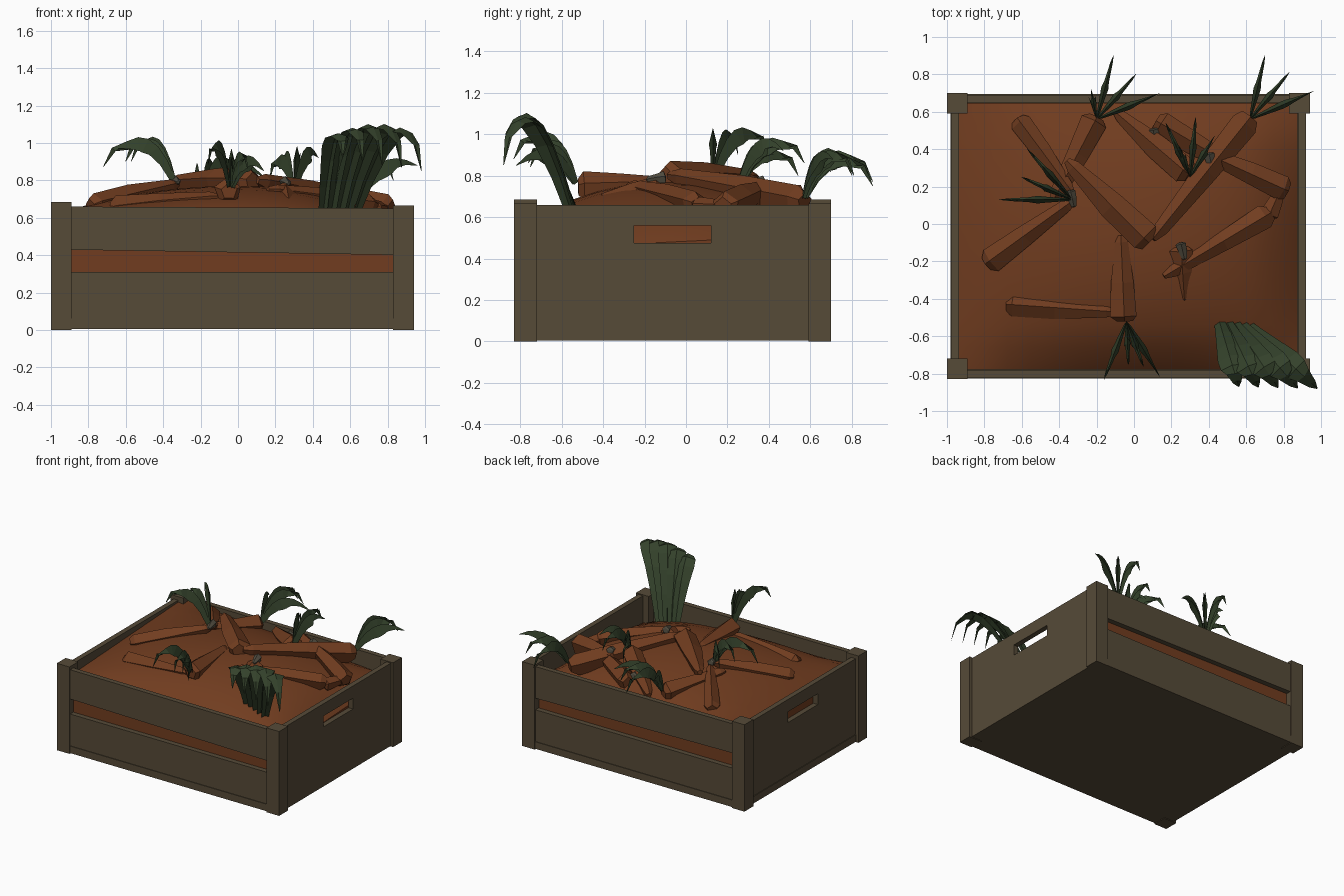
import bpy, bmesh, math, random
from mathutils import Vector

random.seed(4)
cube = bpy.data.objects.get("Cube")
if cube:
    bpy.data.objects.remove(cube, do_unlink=True)


def material(name, rgb):
    m = bpy.data.materials.new(name)
    m.use_nodes = True
    m.diffuse_color = (*rgb, 1)
    bsdf = next(n for n in m.node_tree.nodes if n.type == "BSDF_PRINCIPLED")
    bsdf.inputs["Base Color"].default_value = (*rgb, 1)
    bsdf.inputs["Roughness"].default_value = 0.9
    return m


WOOD = material("dull_brown_wood", (0.093, 0.069, 0.039))
ORANGE = material("earthy_orange", (0.165, 0.046, 0.014))
GREEN = material("dark_leaf_green", (0.034, 0.054, 0.024))
GREY = material("grey_stem", (0.085, 0.075, 0.052))


def finish(name, bm, mat):
    mesh = bpy.data.meshes.new(name)
    bm.to_mesh(mesh)
    bm.free()
    mesh.materials.append(mat)
    ob = bpy.data.objects.new(name, mesh)
    bpy.context.collection.objects.link(ob)
    return ob


def add_box(bm, lo, hi):
    lo, hi = Vector(lo), Vector(hi)
    verts = bmesh.ops.create_cube(bm, size=1)["verts"]
    for v in verts:
        v.co = (lo + hi) / 2 + Vector(a * b for a, b in zip(v.co, hi - lo))
    return verts


# Crate: corner posts
X0, X1, Y0, Y1, POST = -1.0, 0.94, -0.83, 0.70, 0.11
for side, x in (("right", X0), ("left", X1 - POST)):
    for end, y in (("front", Y0), ("back", Y1 - POST)):
        bm = bmesh.new()
        top = 0.685 if x < 0 else 0.665
        add_box(bm, (x, y, 0), (x + POST, y + POST, top))
        finish(f"{end}_{side}_post", bm, WOOD)

# Crate: slatted front and back, the upper slat sagging at one end
for end, y in (("front", Y0 + 0.01), ("back", Y1 - 0.05)):
    bm = bmesh.new()
    add_box(bm, (X0 + 0.04, y, 0.06), (X1 - 0.04, y + 0.04, 0.31))
    finish(f"{end}_lower_slat", bm, WOOD)
    bm = bmesh.new()
    for v in add_box(bm, (X0 + 0.04, y, 0.43), (X1 - 0.04, y + 0.04, 0.66)):
        if v.co.x > 0:
            v.co.z -= 0.03 if v.co.z < 0.5 else 0.01
    finish(f"{end}_upper_slat", bm, WOOD)

# Crate: solid sides framing a hand hole
for side, x in (("right", X0 + 0.025), ("left", X1 - 0.06)):
    bm = bmesh.new()
    for ya, yb, za, zb in ((Y0 + 0.04, Y1 - 0.04, 0.03, 0.475),
                           (Y0 + 0.04, Y1 - 0.04, 0.56, 0.657),
                           (Y0 + 0.04, -0.25, 0.475, 0.56),
                           (0.12, Y1 - 0.04, 0.475, 0.56)):
        add_box(bm, (x, ya, za), (x + 0.04, yb, zb))
    finish(f"{side}_side_panel", bm, WOOD)

# Crate: floor
bm = bmesh.new()
add_box(bm, (X0 + 0.02, Y0 + 0.005, 0.005), (X1 - 0.02, Y1 - 0.005, 0.06))
finish("floor", bm, WOOD)

# Heaped filling: a domed grid, lowest along the left side, with a skirt
CX, CY, HX, HY = -0.03, -0.065, 0.905, 0.712


def heap_z(x, y):
    u, v = (x - CX) / HX, (y - CY) / HY
    rim_z = 0.545 - 0.065 * u + 0.035 * v
    dome = max(0, (1 - u * u) * (1 - v * v)) ** 0.7
    return rim_z + (0.77 - rim_z) * dome


bm = bmesh.new()
bmesh.ops.create_grid(bm, x_segments=14, y_segments=12, size=1)
for v in bm.verts:
    x, y = CX + v.co.x * HX, CY + v.co.y * HY
    v.co = (x, y, heap_z(x, y))
rim = [e for e in bm.edges if e.is_boundary]
for v in bmesh.ops.extrude_edge_only(bm, edges=rim)["geom"]:
    if isinstance(v, bmesh.types.BMVert):
        v.co.z = 0.06
bmesh.ops.recalc_face_normals(bm, faces=bm.faces)
heap = finish("heaped_filling", bm, ORANGE)
bpy.context.view_layer.objects.active = heap
heap.select_set(True)
bpy.ops.object.shade_smooth_by_angle(angle=math.radians(40))


# Roots: faceted tapering bodies from crown to tip
def root(name, crown, tip, radius, mat=ORANGE):
    crown, tip = Vector(crown), Vector(tip)
    axis = tip - crown
    turn = axis.to_track_quat("Z", "Y")
    bm = bmesh.new()
    rings = []
    for t, r in ((0, 0.6), (0.06, 1), (0.45, 0.85), (0.92, 0.5), (1, 0.25)):
        ring = []
        for k in range(5):
            a = math.tau * k / 5 + 0.3
            s = radius * r * random.uniform(0.9, 1.1)
            ring.append(bm.verts.new(crown + axis * t + turn @ Vector((s * math.cos(a), s * math.sin(a), 0))))
        rings.append(ring)
    for a, b in zip(rings, rings[1:]):
        for k in range(5):
            bm.faces.new((a[k], a[k - 1], b[k - 1], b[k]))
    bm.faces.new(rings[0])
    bm.faces.new(rings[-1])
    bmesh.ops.recalc_face_normals(bm, faces=bm.faces)
    finish(name, bm, mat)


ROOTS = [
    ((-0.2, 0.57, 0.67), (-0.43, 0.13, 0.74), 0.075),
    ((-0.79, -0.21, 0.66), (-0.32, 0.13, 0.78), 0.07),
    ((-0.62, 0.56, 0.65), (-0.33, 0.17, 0.77), 0.065),
    ((0.08, -0.1, 0.79), (-0.36, 0.34, 0.79), 0.085),
    ((0.62, 0.57, 0.67), (0.1, -0.08, 0.8), 0.085),
    ((0.82, 0.18, 0.65), (0.38, 0.38, 0.74), 0.075),
    ((0.3, 0.26, 0.75), (-0.1, 0.6, 0.64), 0.075),
    ((0.73, 0.06, 0.66), (0.16, -0.28, 0.75), 0.065),
    ((-0.05, -0.52, 0.74), (-0.07, -0.06, 0.76), 0.075),
    ((-0.68, -0.43, 0.64), (-0.1, -0.47, 0.71), 0.07),
    ((0.25, -0.12, 0.74), (0.27, -0.42, 0.68), 0.06),
    ((0.12, 0.55, 0.66), (0.6, 0.27, 0.70), 0.075),
    ((0.72, 0.04, 0.65), (0.8, 0.22, 0.65), 0.05),
]
for i, (crown, tip, radius) in enumerate(ROOTS):
    root(f"root_{i + 1}", crown, tip, radius)

# Cut stems lying low between the roots
STUBS = ((0.25, -0.1, 0.79), (-0.34, 0.18, 0.8), (0.4, 0.38, 0.77), (0.1, 0.51, 0.7))
for i, (x, y, z) in enumerate(STUBS):
    root(f"stem_stub_{i + 1}", (x, y, z), (x + 0.02, y - 0.09, z - 0.01), 0.03, GREY)


# Leaves: folded blades arching from a base over an apex height to a tip
def add_blade(bm, base, tip, apex, half, drop, lean=0.4):
    base, tip = Vector(base), Vector(tip)
    ctrl = base.lerp(tip, lean)
    ctrl.z = 2 * apex - (base.z + tip.z) / 2
    flat = Vector((tip.x - base.x, tip.y - base.y, 0)).normalized()
    side = flat.cross(Vector((0, 0, 1)))
    rows, steps = [], 7
    for i in range(steps + 1):
        t = i / steps
        p = base * (1 - t) ** 2 + ctrl * 2 * t * (1 - t) + tip * t * t
        tangent = ((ctrl - base) * (1 - t) + (tip - ctrl) * t).normalized()
        down = tangent.cross(side).normalized()
        if down.dot(flat - Vector((0, 0, 1))) < 0:
            down = -down
        w = 0.03 + 0.97 * min(1, 0.35 + 1.6 * t, 2.2 * (1 - t))
        low = p + down * drop * w
        rows.append([bm.verts.new(q) for q in (low - side * half * w, p, low + side * half * w)])
    for a, b in zip(rows, rows[1:]):
        for k in (0, 1):
            bm.faces.new((a[k], a[k + 1], b[k + 1], b[k]))


# Each tuft: base, then (tip x, tip y, tip z, apex z) per blade
TUFTS = {
    "back_middle": ((-0.2, 0.56, 0.7), [(-0.11, 0.9, 0.77, 0.92), (0.01, 0.8, 0.8, 0.93), (0.14, 0.7, 0.82, 0.9), (-0.23, 0.72, 0.84, 0.88)]),
    "back_left": ((0.62, 0.56, 0.7), [(0.7, 0.9, 0.75, 0.91), (0.83, 0.81, 0.8, 0.92), (0.96, 0.71, 0.88, 0.9)]),
    "right": ((-0.33, 0.13, 0.8), [(-0.72, 0.13, 0.87, 1.03), (-0.57, 0.4, 0.9, 1.03), (-0.6, 0.25, 0.9, 1.02)]),
    "middle": ((0.3, 0.25, 0.77), [(0.33, 0.57, 0.86, 0.98), (0.17, 0.54, 0.8, 0.94), (0.43, 0.47, 0.92, 0.97), (0.24, 0.42, 0.9, 0.95)]),
    "front": ((-0.04, -0.52, 0.77), [(-0.16, -0.83, 0.88, 1.01), (-0.03, -0.75, 0.84, 0.97), (0.05, -0.76, 0.86, 0.95), (0.14, -0.82, 0.85, 0.93)]),
}
for name, (base, blades) in TUFTS.items():
    bm = bmesh.new()
    for x, y, z, apex in blades:
        add_blade(bm, base, (x, y, z), apex, 0.02, 0.08)
    finish(f"{name}_leaf_tuft", bm, GREEN)

# Broad frond: overlapping blades leaning over the front left corner
bm = bmesh.new()
for i in range(5):
    f = i / 4
    base = (0.45 + 0.16 * f, -0.5 - 0.04 * f, 0.58)
    tip = (0.56 + 0.42 * f, -0.87 - 0.01 * f, 0.92 - 0.07 * f)
    add_blade(bm, base, tip, 1.03 + 0.06 * math.sin(2.4 * f), 0.07, 0.025, 0.74)
finish("broad_frond", bm, GREEN)
